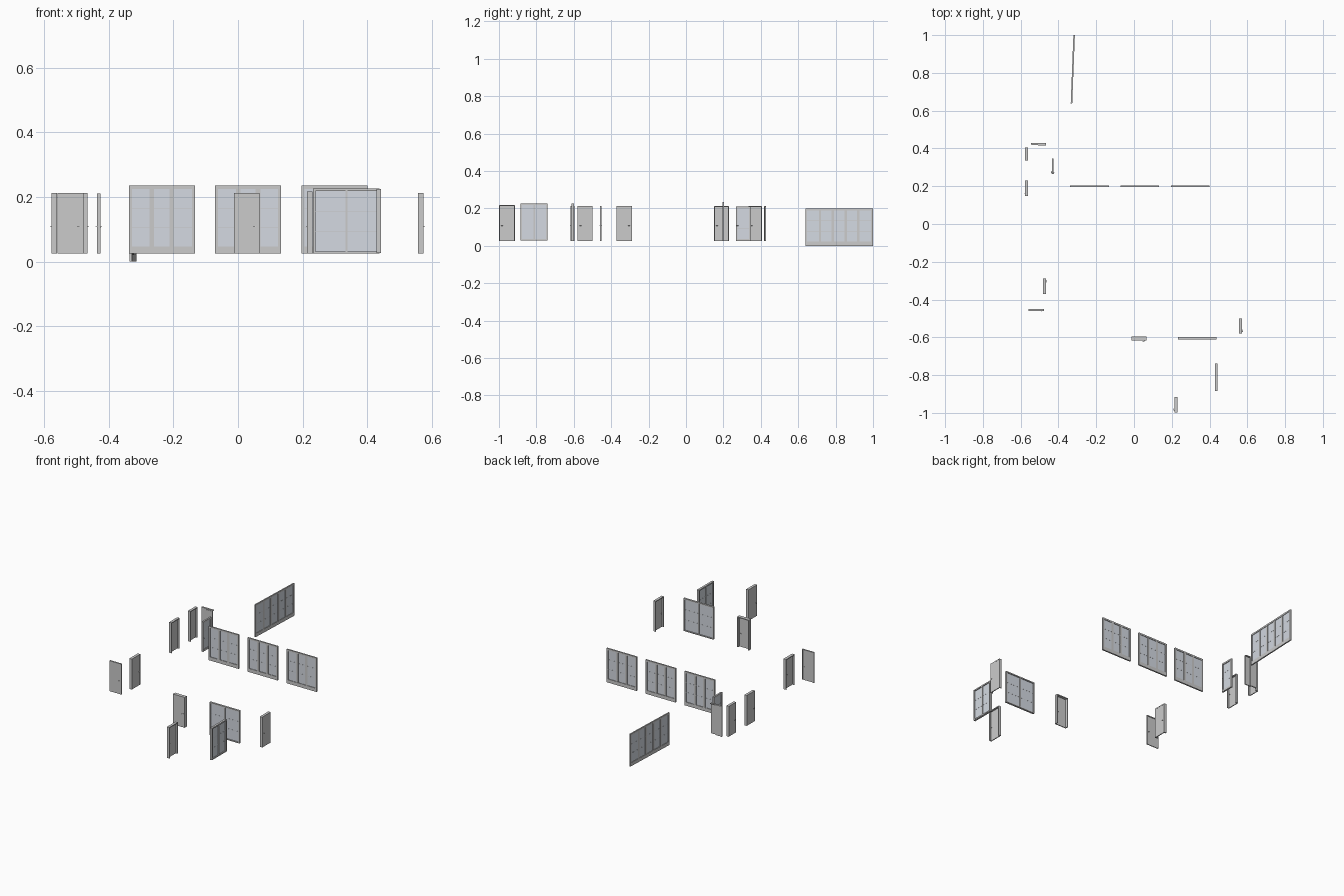
import bpy, bmesh
from math import radians, atan2
from mathutils import Matrix, Vector

if "Cube" in bpy.data.objects:
    bpy.data.objects.remove(bpy.data.objects["Cube"])

glass_mat = bpy.data.materials.new("pale_glass")
glass_mat.diffuse_color = (0.66, 0.70, 0.76, 1)
glass_mat.use_nodes = True
glass_mat.node_tree.nodes["Principled BSDF"].inputs["Base Color"].default_value = glass_mat.diffuse_color


def part(name, boxes, place, mat=None, rods=()):
    """One object from boxes (x0, x1, y0, y1, z0, z1) and rods (centre, radius, length, axis)."""
    bm = bmesh.new()
    for x0, x1, y0, y1, z0, z1 in boxes:
        m = Matrix.Translation(((x0 + x1) / 2, (y0 + y1) / 2, (z0 + z1) / 2)) \
            @ Matrix.Diagonal((x1 - x0, y1 - y0, z1 - z0, 1))
        bmesh.ops.create_cube(bm, size=1, matrix=m)
    for c, r, length, axis in rods:
        turn = Matrix.Rotation(radians(90), 4, 'Y' if axis == 'x' else 'X')
        bmesh.ops.create_cone(bm, cap_ends=True, segments=12, radius1=r, radius2=r,
                              depth=length, matrix=Matrix.Translation(c) @ turn)
    me = bpy.data.meshes.new(name)
    bm.to_mesh(me)
    bm.free()
    ob = bpy.data.objects.new(name, me)
    ob.matrix_world = place
    bpy.context.collection.objects.link(ob)
    if mat:
        me.materials.append(mat)
    return ob


def placed(x, y, deg):
    return Matrix.Translation((x, y, 0)) @ Matrix.Rotation(radians(deg), 4, 'Z')


def door_frame(name, w, d, z0, z1, place, t=0.005):
    h = w / 2
    part(name, [(-h, -h + t, -d / 2, d / 2, z0, z1),
                (h - t, h, -d / 2, d / 2, z0, z1),
                (-h + t, h - t, -d / 2, d / 2, z1 - t, z1)], place)


def handle(name, x, y0, y1, place, side):
    """Lever and rose on both faces of a leaf between y0 and y1."""
    z, rods = 0.108, []
    for y, s in ((y0, -1), (y1, 1)):
        rods.append((Vector((x, y + s * 0.0006, z)), 0.0025, 0.0012, 'y'))
        rods.append((Vector((x, y + s * 0.002, z)), 0.001, 0.004, 'y'))
        rods.append((Vector((x - side * 0.004, y + s * 0.004, z)), 0.001, 0.010, 'x'))
    part(name, [], place, rods=rods)


def door(name, x, y, deg, w, d, z1=0.213, side=1, z0=0.025):
    """Lined opening with a leaf flush to its local -y side."""
    p = placed(x, y, deg)
    door_frame(name + "_frame", w, d, z0, z1, p)
    f, h = -d / 2 + 0.0005, w / 2 - 0.005
    part(name + "_leaf", [(-h, h, f, f + 0.005, z0, z1 - 0.005)], p)
    handle(name + "_handle", side * (w / 2 - 0.012), f, f + 0.005, p, side)


def glazing(name, p, w, d, z0, z1, cols, rows, rim, stile, sill):
    """Outer frame, upright stiles, thin cross bars and glass panes."""
    h, y = w / 2, d / 2
    part(name + "_frame", [(-h, -h + rim, -y, y, z0, z1), (h - rim, h, -y, y, z0, z1),
                           (-h + rim, h - rim, -y, y, z1 - rim, z1),
                           (-h + rim, h - rim, -y, y, z0, z0 + sill)], p)
    step = (w - 2 * rim) / cols
    xs = [-h + rim + i * step for i in range(1, cols)]
    if xs:
        part(name + "_stiles", [(x - stile / 2, x + stile / 2, -y * 0.8, y * 0.8,
                                 z0 + sill, z1 - rim) for x in xs], p)
    edges = [-h + rim] + xs + [h - rim]
    part(name + "_glass", [(a, b, -0.001, 0.001, z0 + sill, z1 - rim)
                           for a, b in zip(edges, edges[1:])], p, glass_mat)
    rise = (z1 - rim - z0 - sill) / rows
    part(name + "_bars", [(-h + rim, h - rim, -0.0016, 0.0016, z - 0.0007, z + 0.0007)
                          for z in (z0 + sill + rise * i for i in range(1, rows))], p)


# row of three large folding windows
for i, x in enumerate((-0.235, 0.031, 0.298)):
    glazing(f"row_window_{i + 1}", placed(x, 0.20, 0), 0.205, 0.009, 0.025, 0.235,
            3, 3, 0.010, 0.014, 0.022)

# long five-bay window at the back, slightly skewed
skew = 180 / 3.14159265 * atan2(0.36, 0.014)
glazing("long_window", placed(-0.324, 0.819, skew), 0.362, 0.008, 0.0, 0.20,
        5, 3, 0.010, 0.013, 0.022)

# two-bay windows at the front right
glazing("front_window", placed(0.335, -0.605, 0), 0.205, 0.012, 0.025, 0.226, 2, 3, 0.007, 0.007, 0.006)
glazing("side_window", placed(0.435, -0.812, 90), 0.145, 0.013, 0.027, 0.225, 2, 3, 0.008, 0.007, 0.008)

# hinged doors
door("left_back_door", -0.568, 0.37, -90, 0.070, 0.016, side=1)
door("left_middle_door", -0.568, 0.189, -90, 0.080, 0.016, side=1)
door("left_inner_door", -0.474, -0.33, 90, 0.082, 0.017, side=1)
door("left_front_door", -0.517, -0.455, 0, 0.082, 0.009, side=1)
door("centre_door", 0.027, -0.606, 0, 0.080, 0.021, side=1)
door("right_door", 0.565, -0.54, 90, 0.081, 0.016, side=-1)
door("front_door", 0.222, -0.957, -90, 0.084, 0.016, z1=0.217, side=1)

# glazed door
p = placed(-0.430, 0.307, 90)
glazing("glazed_door", p, 0.082, 0.010, 0.025, 0.210, 1, 3, 0.010, 0.006, 0.012)
handle("glazed_door_handle", -0.036, -0.005, 0.005, p, -1)

# sliding door with two overlapping leaves
p = placed(-0.504, 0.422, 0)
part("sliding_door_back_leaf", [(-0.037, 0.004, 0.000, 0.006, 0.025, 0.207)], p)
part("sliding_door_front_leaf", [(-0.004, 0.037, -0.006, 0.000, 0.025, 0.207)], p)
part("sliding_door_head", [(-0.038, 0.038, -0.004, 0.007, 0.207, 0.213)], p)
part("sliding_door_jamb", [(-0.041, -0.037, -0.002, 0.007, 0.025, 0.213)], p)
